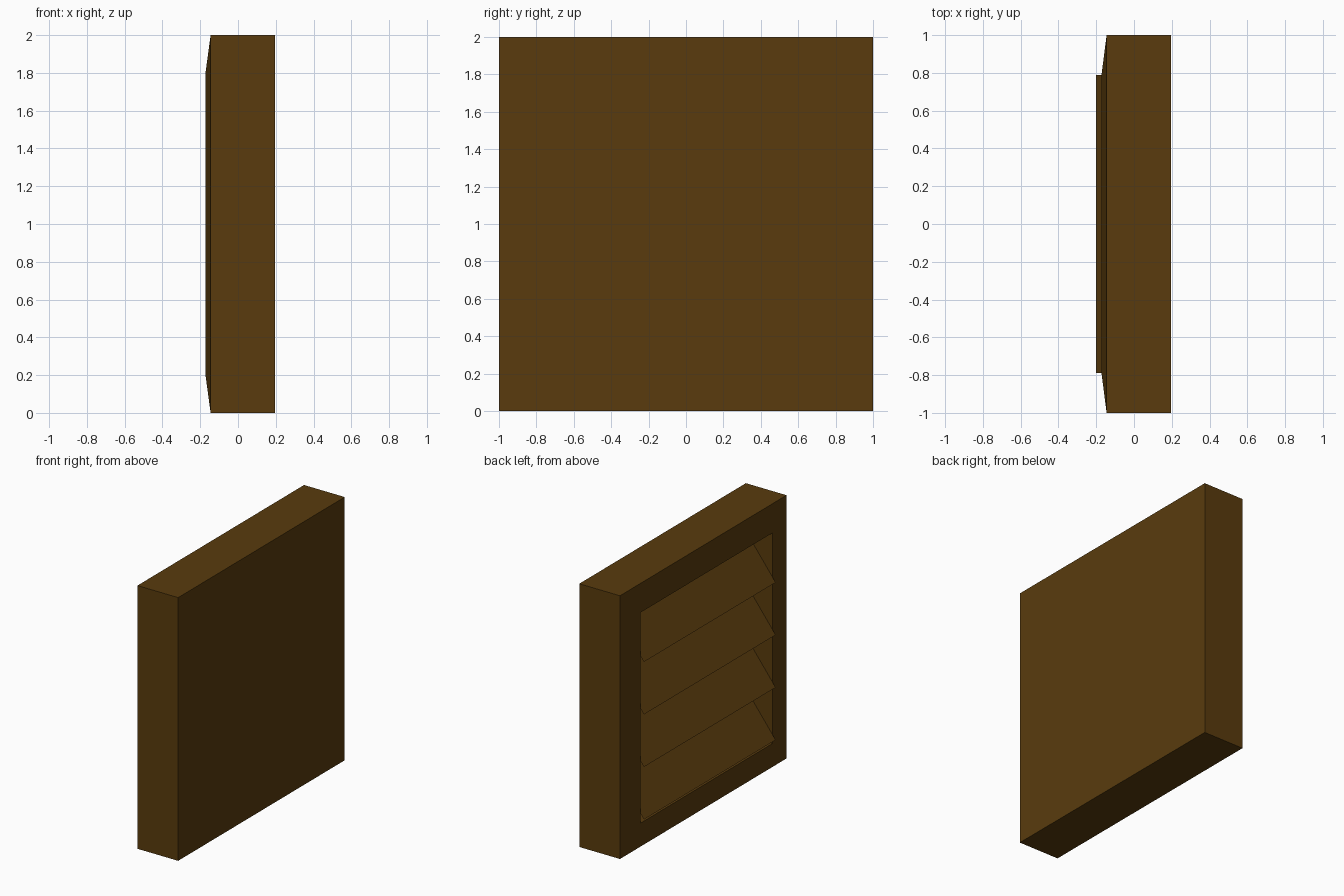
import bpy, bmesh

cube = bpy.data.objects.get("Cube")
if cube:
    bpy.data.objects.remove(cube, do_unlink=True)

wood = bpy.data.materials.new("dark_brown")
wood.use_nodes = True
colour = (0.1, 0.044, 0.004, 1)
wood.diffuse_color = colour
bsdf = wood.node_tree.nodes["Principled BSDF"]
bsdf.inputs["Base Color"].default_value = colour
bsdf.inputs["Roughness"].default_value = 0.9


def finish(name, bm):
    mesh = bpy.data.meshes.new(name)
    bm.to_mesh(mesh)
    bm.free()
    mesh.materials.append(wood)
    obj = bpy.data.objects.new(name, mesh)
    bpy.context.collection.objects.link(obj)
    return obj


def ring(bm, x, half_y, half_z):
    corners = ((-1, -1), (1, -1), (1, 1), (-1, 1))
    return [bm.verts.new((x, a * half_y, 1 + b * half_z)) for a, b in corners]


OPEN_Y, OPEN_Z = 0.79, 0.8
FACE_X, CAVITY_X = -0.172, 0.17

# Casing: solid back, sloped face border, recessed opening on the -x side
bm = bmesh.new()
rings = [ring(bm, 0.197, 1, 1), ring(bm, -0.145, 1, 1),
         ring(bm, FACE_X, OPEN_Y, OPEN_Z), ring(bm, CAVITY_X, OPEN_Y, OPEN_Z)]
for r, s in zip(rings, rings[1:]):
    for i in range(4):
        j = (i + 1) % 4
        bm.faces.new((r[i], r[j], s[j], s[i]))
bm.faces.new(rings[0])
bm.faces.new(rings[-1])
bmesh.ops.recalc_face_normals(bm, faces=bm.faces)
finish("vent_casing", bm)

# Slanted slats: thin sheets whose lower edges stick out of the opening
TIP_X, RUN, RISE = -0.2, 0.27, 0.35
for k in range(4):
    z = 0.235 + 0.399 * k
    bm = bmesh.new()
    bm.faces.new([bm.verts.new(p) for p in (
        (TIP_X, OPEN_Y, z), (TIP_X, -OPEN_Y, z),
        (TIP_X + RUN, -OPEN_Y, z + RISE), (TIP_X + RUN, OPEN_Y, z + RISE))])
    bm.normal_update()
    for f in bm.faces:
        if f.normal.z < 0:
            f.normal_flip()
    finish(f"slat_{k + 1}", bm)
